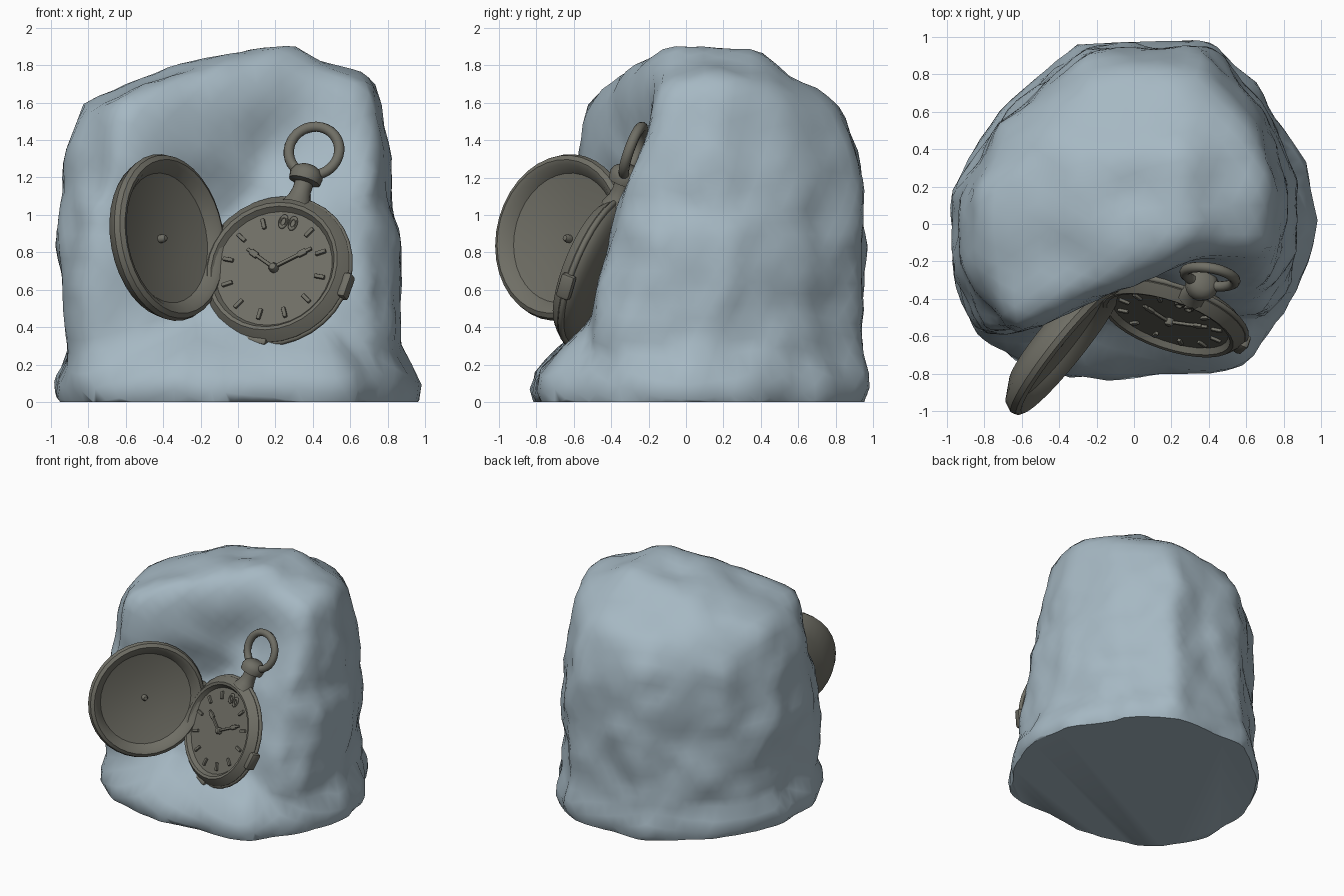
import bpy, bmesh, math
from mathutils import Matrix, Vector, noise
from mathutils.bvhtree import BVHTree

old = bpy.data.objects.get("Cube")
if old:
    bpy.data.objects.remove(old, do_unlink=True)


def make_material(name, colour):
    mat = bpy.data.materials.new(name)
    mat.use_nodes = True
    mat.diffuse_color = (*colour, 1)
    mat.node_tree.nodes["Principled BSDF"].inputs["Base Color"].default_value = (*colour, 1)
    return mat


stone = make_material("pale blue stone", (0.38, 0.48, 0.545))
metal = make_material("dark aged metal", (0.16, 0.157, 0.13))


def finish(bm, name, mat, matrix=Matrix(), angle=40):
    """Turn a bmesh into a smooth-shaded object with sharp edges kept."""
    bmesh.ops.recalc_face_normals(bm, faces=bm.faces)
    bm.transform(matrix)
    mesh = bpy.data.meshes.new(name)
    bm.to_mesh(mesh)
    bm.free()
    mesh.materials.append(mat)
    obj = bpy.data.objects.new(name, mesh)
    bpy.context.collection.objects.link(obj)
    bpy.ops.object.select_all(action="DESELECT")
    obj.select_set(True)
    bpy.context.view_layer.objects.active = obj
    bpy.ops.object.shade_smooth_by_angle(angle=math.radians(angle))
    return obj


def frame(normal, up, centre):
    """Matrix whose z axis is the normal and whose y axis is near up."""
    z = Vector(normal).normalized()
    x = Vector(up).cross(z).normalized()
    y = z.cross(x)
    return Matrix.Translation(centre) @ Matrix((x, y, z)).transposed().to_4x4()


def lathe(name, profile, matrix, steps=32):
    bm = bmesh.new()
    verts = [bm.verts.new((r, 0, h)) for r, h in profile]
    edges = [bm.edges.new(pair) for pair in zip(verts, verts[1:])]
    bmesh.ops.spin(bm, geom=verts + edges, cent=(0, 0, 0), axis=(0, 0, 1),
                   angle=math.tau, steps=steps)
    bmesh.ops.remove_doubles(bm, verts=bm.verts, dist=0.0005)
    return finish(bm, name, metal, matrix)


def box(name, size, matrix, bevel):
    bm = bmesh.new()
    bmesh.ops.create_cube(bm, size=1)
    bmesh.ops.scale(bm, vec=size, verts=bm.verts)
    bmesh.ops.bevel(bm, geom=bm.edges[:], offset=bevel, segments=2,
                    affect="EDGES", profile=0.5)
    return finish(bm, name, metal, matrix)


def ring(name, major, minor, matrix, steps=32):
    circle = [(major + minor * math.cos(a), minor * math.sin(a))
              for a in (math.tau * i / 10 for i in range(11))]
    return lathe(name, circle, matrix, steps)


def move(x, y, z):
    return Matrix.Translation((x, y, z))


def turn(degrees, axis="Z"):
    return Matrix.Rotation(math.radians(degrees), 4, axis)


# Boulder: rays from its middle meet two rough hulls, the body and the skirt
def hull(points):
    bm = bmesh.new()
    for p in points:
        bm.verts.new(p)
    bmesh.ops.convex_hull(bm, input=bm.verts[:])
    tree = BVHTree.FromBMesh(bm)
    bm.free()
    return tree


body_rings = {
    -.25: [(-.88, -.3), (-.76, -.58), (.72, -.56), (.9, 0), (.68, .66), (.4, .93), (-.28, .93), (-.72, .54)],
    .85: [(-.97, -.3), (-.82, -.6), (.67, -.43), (.87, -.15), (.85, .25), (.68, .64), (.4, .95),
          (-.25, .95), (-.73, .53), (-.95, .2)],
    1.33: [(-.88, -.3), (-.66, -.6), (-.93, .12), (-.7, .53), (-.25, .92), (.37, .93), (.67, .62),
           (.81, .15), (.79, -.13)],
    1.57: [(-.83, -.2), (-.6, -.54), (-.83, .2), (-.25, .8), (.38, .81), (.64, .56), (.77, .2)],
    1.71: [(-.5, -.36), (-.6, 0), (-.48, .38), (.3, .67), (.63, .42), (.72, -.12), (.72, .25)],
    1.8: [(-.05, -.3), (-.25, .2)],
    1.91: [(.15, 0), (.3, -.05), (.28, .33)],
}
skirt_outline = [(-.99, -.3), (-.83, -.63), (-.64, -.66), (-.36, -.84), (.1, -.77), (.43, -.8), (.62, -.75),
                 (.86, -.4), (1, 0), (.95, .3), (.7, .7), (.42, .98), (-.28, .98), (-.75, .6), (-.97, .18)]
body = hull([(x, y, z) for z, row in body_rings.items() for x, y in row])
skirt = hull([(x * s, y * s, z) for z, s in ((-.25, .78), (.04, 1), (.16, .99)) for x, y in skirt_outline]
             + [(0, 0, 1.05)])

# Hollows that the case and the bow lean into: x, z, depth, width
hollows = [(-.06, .93, .28, .16), (.28, 1.4, .12, .06)]
middle = Vector((0, 0.02, 0.7))
bm = bmesh.new()
bmesh.ops.create_icosphere(bm, subdivisions=5, radius=1)
for v in bm.verts:
    ray = v.co.normalized()
    reach = max(tree.ray_cast(middle, ray)[3] or 0 for tree in (body, skirt))
    spot = middle + ray * reach
    p = spot + ray * (0.045 * noise.noise(spot * 3.2) + 0.024 * noise.noise(spot * 7) - 0.003)
    if p.y < -0.1:
        p.y += sum(depth * math.exp(-((p.x - x) ** 2 + (p.z - z) ** 2) / width)
                   for x, z, depth, width in hollows)
    v.co = p
bmesh.ops.smooth_vert(bm, verts=bm.verts, factor=0.3, use_axis_x=True, use_axis_y=True, use_axis_z=True)
cut = bmesh.ops.bisect_plane(bm, geom=bm.verts[:] + bm.edges[:] + bm.faces[:], plane_co=(0, 0, 0),
                             plane_no=(0, 0, 1), clear_inner=True)
rim = [e for e in cut["geom_cut"] if isinstance(e, bmesh.types.BMEdge)]
bmesh.ops.holes_fill(bm, edges=rim, sides=0)
finish(bm, "boulder", stone, angle=55)

# Watch case with its recessed dial
watch = frame((-.3, -.88, .36), (.28, .26, .92), (.205, -.475, .7))
lathe("watch_case", [(0, -.08), (.28, -.08), (.37, -.05), (.41, -.01), (.415, .02), (.39, .05),
                     (.365, .075), (.345, .07), (.325, .04), (0, .04)], watch)
ring("case_band", .412, .016, watch)

# Hour marks, with two small loops at the top
for hour in range(1, 12):
    spot = watch @ turn(-30 * hour) @ move(0, .268, .045)
    box("hour_mark", (.022, .06, .022), spot, .005)
for side in (-1, 1):
    loop = watch @ move(.028 * side, .265, .045) @ Matrix.Diagonal((.75, 1.2, 1, 1))
    ring("top_hour_loop", .026, .009, loop, 14)

# Hands
for name, degrees, length in (("minute_hand", 39, .23), ("hour_hand", 157, .19)):
    hand = watch @ turn(degrees)
    box(name, (length, .018, .018), hand @ move(length / 2, 0, .055), .004)
    box(name + "_tip", (.05, .034, .02), hand @ move(length * .75, 0, .055), .006)
lathe("hand_pin", [(0, .08), (.018, .075), (.026, .06), (.026, .035)], watch, 14)

# Stem, collar and bow
stem = watch @ turn(-90, "X")
lathe("stem", [(.085, .38), (.06, .43), (.05, .47), (.05, .51), (.085, .52), (.09, .56),
               (.075, .59), (.045, .61), (0, .61)], stem, 18)
ring("bow", .137, .028, watch @ move(0, .7, 0) @ turn(8, "Y"))

# Side knob and lower catch
box("side_knob", (.05, .14, .08), watch @ turn(-2) @ move(.415, 0, .005), .018)
box("lower_catch", (.12, .04, .06), watch @ move(.02, -.41, .01), .015)

# Hinge barrels between case and lid
for degrees in (-28, -12, 4, 20):
    barrel = watch @ turn(-degrees) @ move(-.42, 0, .03) @ turn(90, "X")
    lathe("hinge_barrel", [(0, -.05), (.026, -.05), (.034, -.03), (.034, .03), (.026, .05), (0, .05)],
          barrel, 12)

# Open lid, hollow inside with a small centre pin
lid = frame((.77, -.62, .14), (-.17, 0, .91), (-.37, -.66, .88))
lathe("open_lid", [(0, -.06), (.2, -.05), (.35, -.02), (.39, .03), (.415, .04), (.44, .025),
                   (.45, -.005), (.425, -.06), (.32, -.12), (0, -.15)], lid, 36)
lathe("lid_pin", [(0, -.015), (.014, -.019), (.022, -.035), (.022, -.065)], lid, 12)
